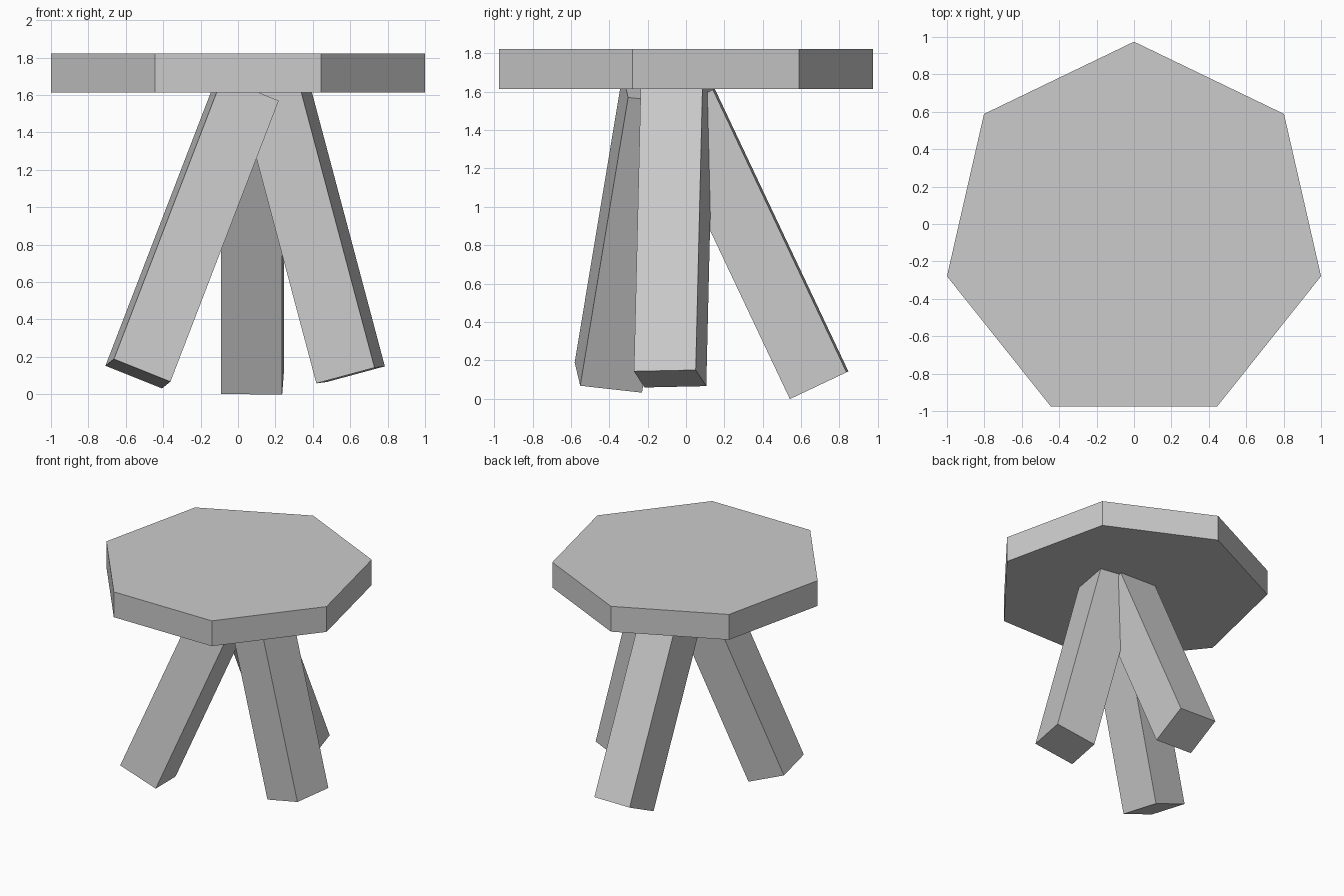
import bpy
from mathutils import Matrix, Vector

if "Cube" in bpy.data.objects:
    bpy.data.objects.remove(bpy.data.objects["Cube"])

LEG_SIDE = 0.327
LEG_LENGTH = 1.63


def leg(name, foot, axis, side):
    """Square bar rising from the foot centre along axis; side sets its twist."""
    z = Vector(axis).normalized()
    x = Vector(side)
    x = (x - z * x.dot(z)).normalized()
    y = z.cross(x)
    bpy.ops.mesh.primitive_cube_add(size=1)
    ob = bpy.context.object
    ob.name = name
    rot = Matrix((x, y, z)).transposed().to_4x4()
    centre = Vector(foot) + z * LEG_LENGTH / 2
    scale = Matrix.Diagonal((LEG_SIDE, LEG_SIDE, LEG_LENGTH, 1))
    ob.data.transform(Matrix.Translation(centre) @ rot @ scale)


# Seven-sided seat, one corner pointing to the back
bpy.ops.mesh.primitive_cylinder_add(vertices=7, radius=1.0257, depth=0.208,
                                    location=(0, -0.051, 1.718))
bpy.context.object.name = "seat"

# Three splayed legs
leg("left_leg", (-0.535, -0.405, 0.11), (0.58, 0.25, 1.505), (0.305, 0.03, -0.115))
leg("right_leg", (0.602, -0.083, 0.104), (-0.39, 0.035, 1.465), (0.31, -0.055, 0.09))
leg("back_leg", (0.078, 0.694, 0.07), (0, -0.7, 1.48), (0.33, -0.012, 0))
